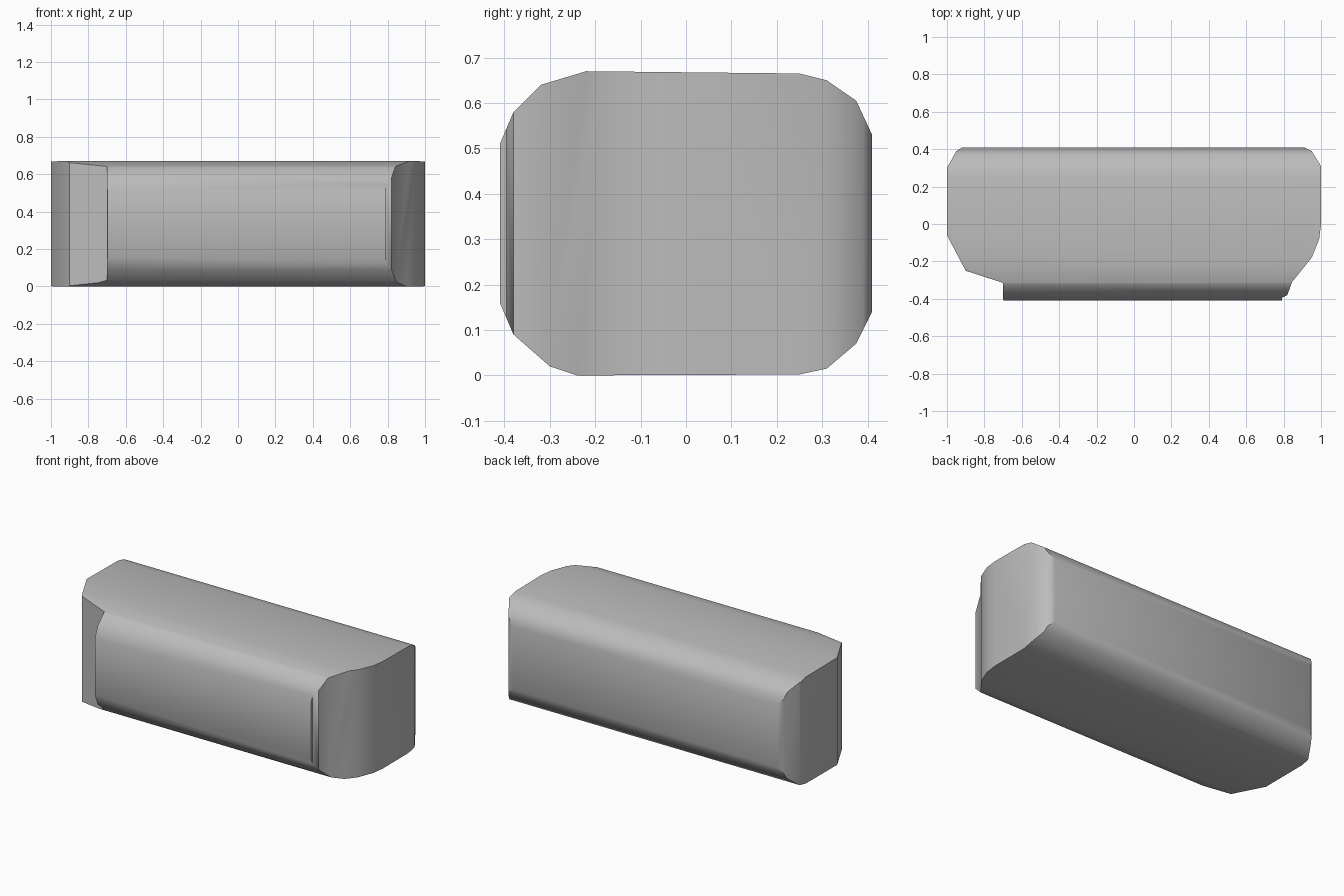
import bpy, bmesh, math
from mathutils import Vector

if "Cube" in bpy.data.objects:
    bpy.data.objects.remove(bpy.data.objects["Cube"], do_unlink=True)

grey = bpy.data.materials.new("plain grey")
grey.use_nodes = True
colour = (0.5, 0.5, 0.5, 1)
grey.diffuse_color = colour
grey.node_tree.nodes["Principled BSDF"].inputs["Base Color"].default_value = colour


def prism(name, points, sweep):
    """Extrude a closed outline along the sweep vector."""
    bm = bmesh.new()
    face = bm.faces.new([bm.verts.new(p) for p in points])
    ext = bmesh.ops.extrude_face_region(bm, geom=[face])
    moved = [v for v in ext["geom"] if isinstance(v, bmesh.types.BMVert)]
    bmesh.ops.translate(bm, verts=moved, vec=Vector(sweep))
    bmesh.ops.recalc_face_normals(bm, faces=bm.faces)
    mesh = bpy.data.meshes.new(name)
    bm.to_mesh(mesh)
    bm.free()
    mesh.materials.append(grey)
    ob = bpy.data.objects.new(name, mesh)
    bpy.context.collection.objects.link(ob)
    return ob


# Rounded cross-section (y, z), swept along the length
section = [(-.41, .16), (-.38, .09), (-.30, .02), (-.24, 0), (.25, .002),
           (.31, .015), (.375, .07), (.41, .14), (.41, .53), (.375, .605),
           (.31, .65), (.25, .665), (-.22, .67), (-.32, .64), (-.38, .58),
           (-.41, .51)]
body = prism("long_rounded_body", [(-1.2, y, z) for y, z in section], (2.4, 0, 0))

# Plan outline (x, y) with the shaped ends and front notches
plan = [(-.69, -.5), (.79, -.5), (.79, -.395), (.82, -.38), (.845, -.31),
        (.95, -.18), (.99, -.08), (1, 0), (1, .31), (.95, .39), (.90, .415),
        (.90, .5), (-.91, .5), (-.91, .415), (-.95, .39), (-1, .30),
        (-1, -.06), (-.90, -.25), (-.70, -.315), (-.70, -.395)]
cutter = prism("end_shape_cutter", [(x, y, -.2) for x, y in plan], (0, 0, 1.2))
cutter.hide_render = True

# Trim the body to the plan outline
bpy.context.view_layer.objects.active = body
body.select_set(True)
trim = body.modifiers.new("trim ends", "BOOLEAN")
trim.operation = "INTERSECT"
trim.solver = "EXACT"
trim.object = cutter
bpy.ops.object.modifier_apply(modifier=trim.name)
bpy.data.objects.remove(cutter, do_unlink=True)

# Soft long edges, crisp ends
bpy.ops.object.select_all(action="DESELECT")
body.select_set(True)
bpy.ops.object.shade_smooth_by_angle(angle=math.radians(35))
